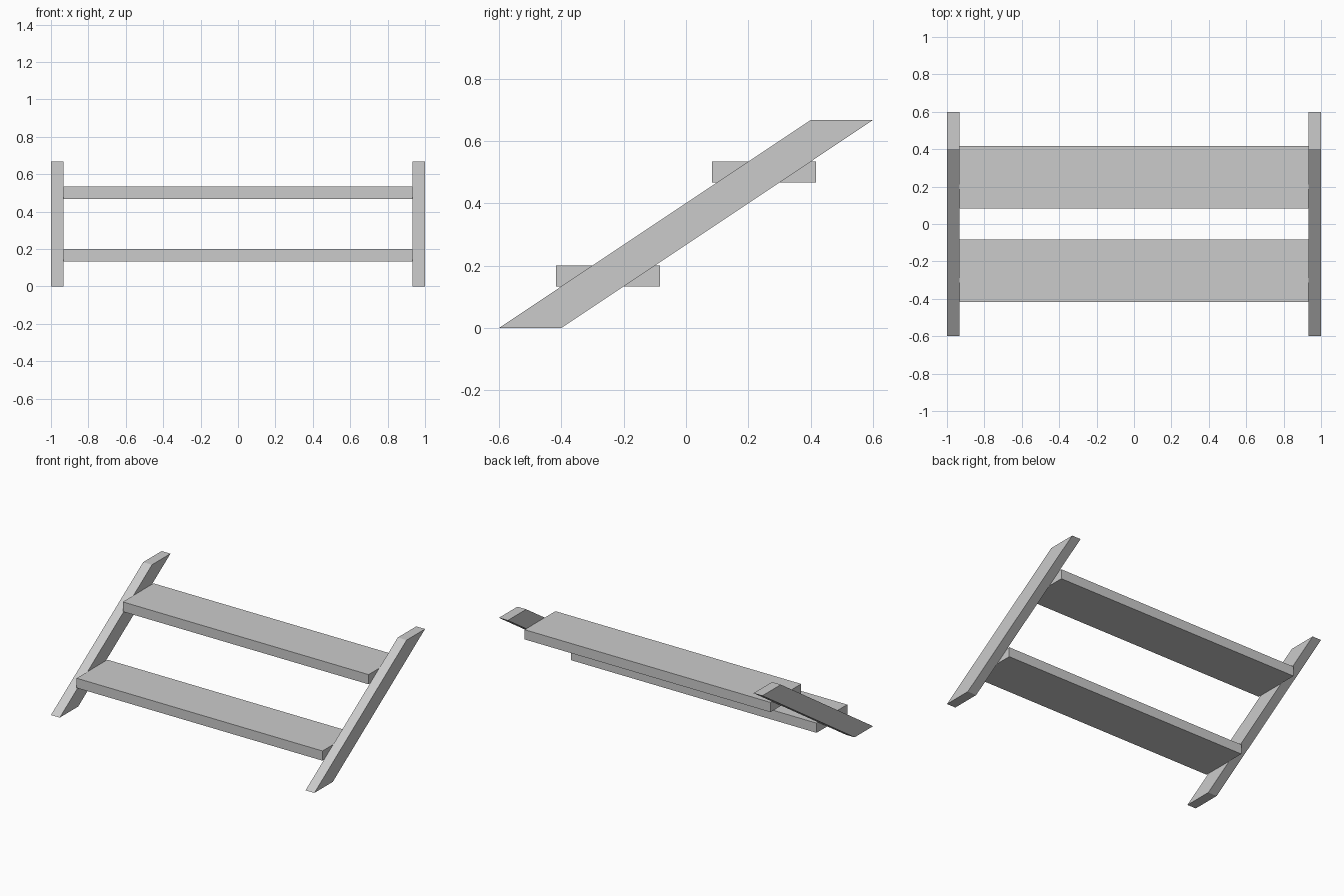
import bpy, bmesh

if "Cube" in bpy.data.objects:
    bpy.data.objects.remove(bpy.data.objects["Cube"])


def extrude_profile(name, profile, x0, x1):
    """Solid from a (y, z) profile swept along x from x0 to x1."""
    bm = bmesh.new()
    face = bm.faces.new([bm.verts.new((x0, y, z)) for y, z in profile])
    result = bmesh.ops.extrude_face_region(bm, geom=[face])
    verts = [g for g in result["geom"] if isinstance(g, bmesh.types.BMVert)]
    bmesh.ops.translate(bm, verts=verts, vec=(x1 - x0, 0, 0))
    bmesh.ops.recalc_face_normals(bm, faces=bm.faces)
    mesh = bpy.data.meshes.new(name)
    bm.to_mesh(mesh)
    bm.free()
    obj = bpy.data.objects.new(name, mesh)
    bpy.context.collection.objects.link(obj)
    return obj


HALF = 1.0        # half of the total width
INNER = 0.933     # inner face of the side boards
HEIGHT = 0.667

# Sloping side boards with level ends
slope = [(-0.6, 0), (-0.4, 0), (0.6, HEIGHT), (0.4, HEIGHT)]
extrude_profile("left_stringer", slope, -HALF, -INNER)
extrude_profile("right_stringer", slope, INNER, HALF)

# Flat treads spanning between the side boards
for name, y, z in (("lower_tread", -0.25, 0.167), ("upper_tread", 0.25, 0.5)):
    dy, dz = 0.1665, 0.0333
    rect = [(y - dy, z - dz), (y + dy, z - dz), (y + dy, z + dz), (y - dy, z + dz)]
    extrude_profile(name, rect, -INNER, INNER)
